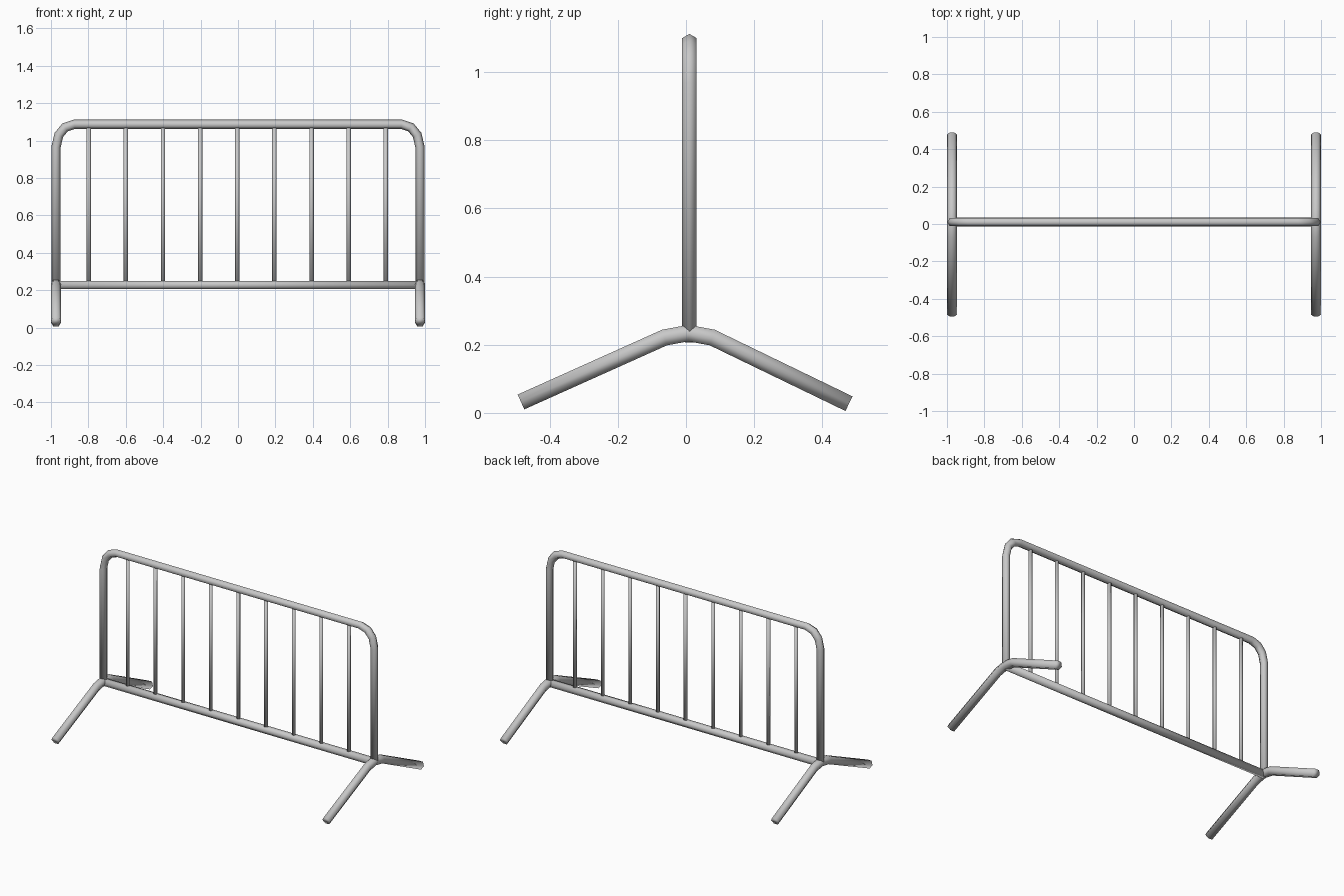
import bpy
import bmesh
import math
from mathutils import Vector

cube = bpy.data.objects.get("Cube")
if cube:
    bpy.data.objects.remove(cube, do_unlink=True)

steel = bpy.data.materials.new("galvanised grey")
steel.use_nodes = True
steel.diffuse_color = (0.58, 0.58, 0.58, 1)
steel.node_tree.nodes["Principled BSDF"].inputs["Base Color"].default_value = (0.58, 0.58, 0.58, 1)

SIDES = 6
RAIL_Y = 0.01     # plane of the fence panel
POST_X = 0.973    # centre of each end post


def tube(name, path, normal, radius, turn=0.0):
    """Sweep a six-sided ring along a flat path with mitred bends."""
    pts = [Vector(p) for p in path]
    normal = Vector(normal)
    bm = bmesh.new()
    rings = []
    for i, p in enumerate(pts):
        d_in = (p - pts[i - 1]).normalized() if i else (pts[1] - p).normalized()
        d_out = (pts[i + 1] - p).normalized() if i < len(pts) - 1 else d_in
        tangent = (d_in + d_out).normalized()
        across = normal.cross(tangent) / tangent.dot(d_in)
        ring = []
        for k in range(SIDES):
            a = math.tau * k / SIDES + turn
            ring.append(bm.verts.new(p + radius * (math.cos(a) * across + math.sin(a) * normal)))
        rings.append(ring)
    for a, b in zip(rings, rings[1:]):
        for k in range(SIDES):
            n = (k + 1) % SIDES
            bm.faces.new((a[k], a[n], b[n], b[k]))
    bm.faces.new(rings[0])
    bm.faces.new(rings[-1])
    bmesh.ops.recalc_face_normals(bm, faces=bm.faces)
    for f in bm.faces:
        f.smooth = True
    mesh = bpy.data.meshes.new(name)
    bm.to_mesh(mesh)
    bm.free()
    mesh.materials.append(steel)
    obj = bpy.data.objects.new(name, mesh)
    bpy.context.collection.objects.link(obj)
    return obj


# Bent outer frame: post, rounded corner, top rail, corner, post
half = [(POST_X, 0.235), (POST_X, 0.965), (0.958, 1.03), (0.925, 1.07), (0.875, 1.087)]
frame = [(-x, RAIL_Y, z) for x, z in half] + [(x, RAIL_Y, z) for x, z in reversed(half)]
tube("outer_frame", frame, (0, 1, 0), 0.0245)

# Bottom rail between the feet
tube("bottom_rail", [(-POST_X, RAIL_Y, 0.228), (POST_X, RAIL_Y, 0.228)],
     (0, 1, 0), 0.0245, math.pi / 6)

# Nine upright bars
for i in range(9):
    x = -0.798 + i * 0.1985
    tube(f"upright_bar_{i + 1}", [(x, RAIL_Y, 0.228), (x, RAIL_Y, 1.087)], (0, 1, 0), 0.012)

# Splayed feet, one bent tube under each post
foot = [(-0.484, 0.032), (-0.063, 0.221), (0.007, 0.234), (0.077, 0.221), (0.478, 0.027)]
for side, x in (("right", -POST_X), ("left", POST_X)):
    tube(f"{side}_foot", [(x, y, z) for y, z in foot], (1, 0, 0), 0.0275, math.pi / 6)
